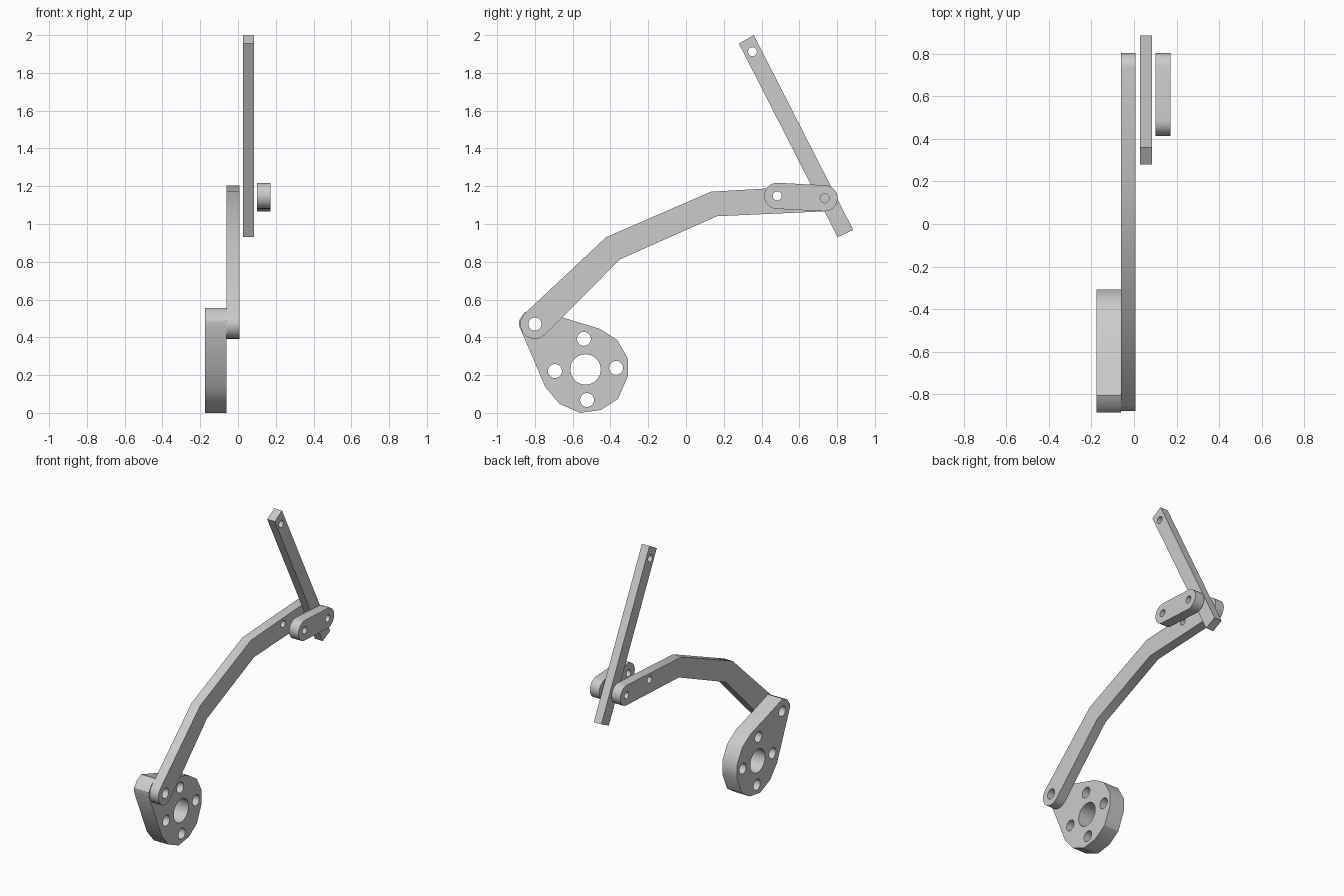
import bpy
import bmesh
from math import cos, sin, radians
from mathutils import Vector

cube = bpy.data.objects.get("Cube")
if cube:
    bpy.data.objects.remove(cube, do_unlink=True)

grey = bpy.data.materials.new("plain_grey")
grey.use_nodes = True
colour = (0.6, 0.6, 0.6, 1)
grey.diffuse_color = colour
grey.node_tree.nodes["Principled BSDF"].inputs["Base Color"].default_value = colour


def arc(centre, radius, start, end, steps=12):
    """Points along an arc in the side plane, angles in degrees."""
    angles = [radians(start + (end - start) * i / steps) for i in range(steps + 1)]
    return [(centre[0] + radius * cos(a), centre[1] + radius * sin(a)) for a in angles]


def plate(name, outline, holes, x_min, x_max):
    """Extrude a side profile with round holes across x."""
    bm = bmesh.new()
    loops = [outline] + [arc(c, r, 0, 360, 20)[:-1] for c, r in holes]
    for loop in loops:
        verts = [bm.verts.new((x_min, y, z)) for y, z in loop]
        for i, v in enumerate(verts):
            bm.edges.new((verts[i - 1], v))
    bmesh.ops.triangle_fill(bm, edges=bm.edges[:], use_beauty=True, normal=(1, 0, 0))
    result = bmesh.ops.extrude_face_region(bm, geom=bm.faces[:], use_keep_orig=True)
    moved = [g for g in result["geom"] if isinstance(g, bmesh.types.BMVert)]
    bmesh.ops.translate(bm, verts=moved, vec=Vector((x_max - x_min, 0, 0)))
    bmesh.ops.recalc_face_normals(bm, faces=bm.faces[:])
    mesh = bpy.data.meshes.new(name)
    bm.to_mesh(mesh)
    bm.free()
    mesh.materials.append(grey)
    obj = bpy.data.objects.new(name, mesh)
    bpy.context.collection.objects.link(obj)
    bpy.ops.object.select_all(action="DESELECT")
    obj.select_set(True)
    bpy.context.view_layer.objects.active = obj
    bpy.ops.object.shade_smooth_by_angle(angle=radians(30))
    return obj


# Pivot points shared by the parts
crank = (-0.8, 0.47)
elbow = (0.483, 1.149)
tip = (0.734, 1.136)
hub = (-0.532, 0.23)

# Servo horn plate with hub hole, ring of bolt holes and crank lug
horn_outline = [(-0.66, 0.507), (-0.454, 0.444), (-0.364, 0.386), (-0.307, 0.286),
                (-0.307, 0.196), (-0.36, 0.074), (-0.449, 0.016), (-0.56, 0),
                (-0.67, 0.048), (-0.745, 0.137), (-0.884, 0.462), (-0.884, 0.488),
                (-0.856, 0.53), (-0.806, 0.555)]
bolts = [(arc(hub, 0.162, a, a, 1)[0], 0.037) for a in (3, 93, 183, 273)]
plate("horn_plate", horn_outline, [(hub, 0.081), (crank, 0.035)] + bolts, -0.175, -0.062)

# Long bent arm with rounded ends
arm_outline = (arc(crank, 0.078, 135, 315)
               + [(-0.349, 0.813), (0.164, 1.041)]
               + arc(tip, 0.069, -87, 93)
               + [(0.132, 1.171), (-0.423, 0.93)])
plate("bent_arm", arm_outline, [(crank, 0.035), (elbow, 0.024), (tip, 0.024)], -0.06, 0.007)

# Straight bar
bar_outline = [(0.28, 1.955), (0.803, 0.93), (0.885, 0.969), (0.359, 2.0)]
plate("straight_bar", bar_outline, [((0.351, 1.912), 0.024)], 0.027, 0.085)

# Short link with rounded ends
link_outline = arc(tip, 0.069, -93, 87) + arc(elbow, 0.069, 87, 267)
plate("short_link", link_outline, [(elbow, 0.024), (tip, 0.024)], 0.101, 0.172)
